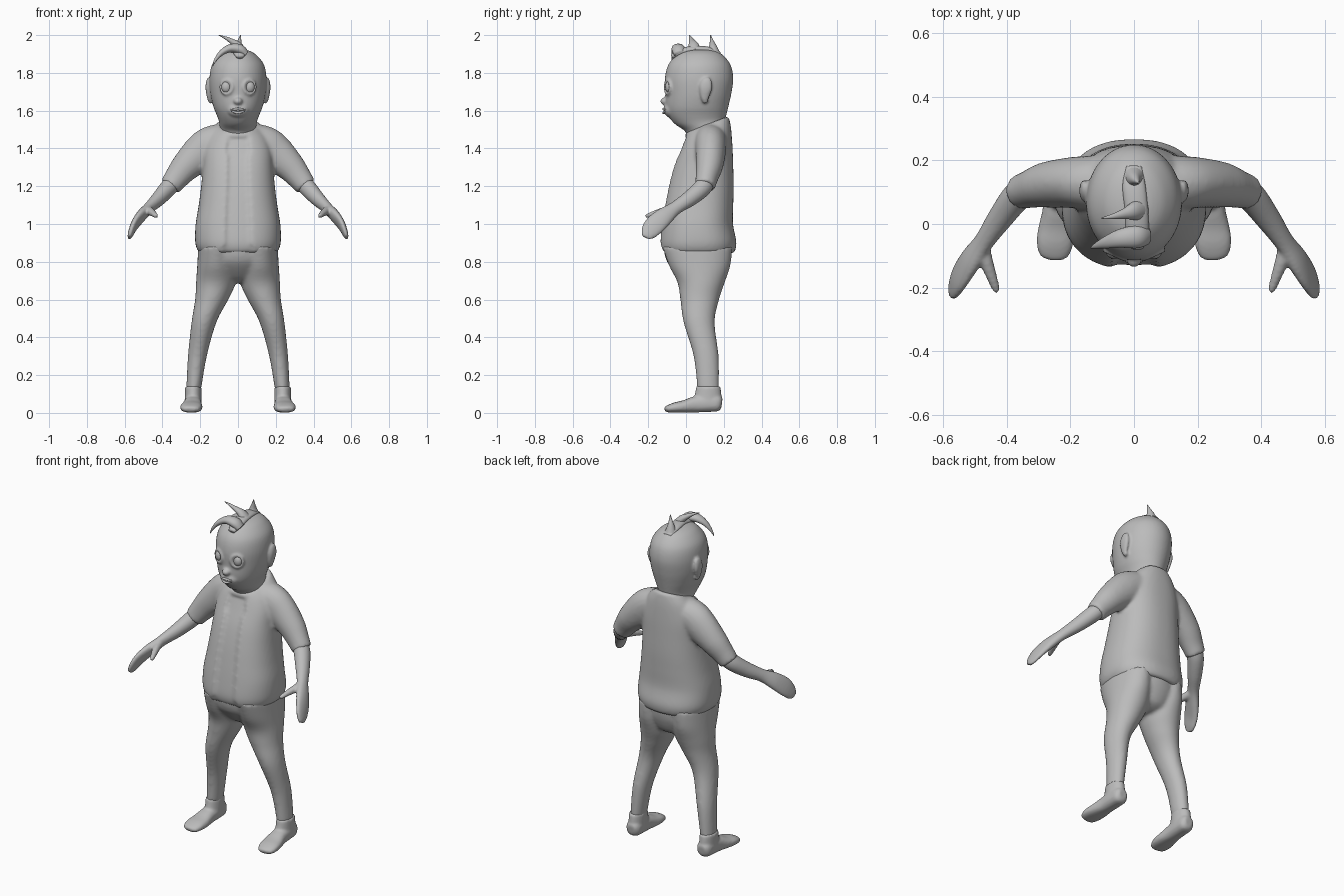
import bpy, bmesh, math
from mathutils import Vector, Matrix

grey = bpy.data.materials.new("plain grey")
grey.diffuse_color = (0.5, 0.5, 0.5, 1)


def spline(keys, n=6):
    """Smooth Catmull-Rom samples through tuples of any length."""
    out = []
    for i in range(len(keys) - 1):
        a, b = keys[max(i - 1, 0)], keys[i]
        c, d = keys[i + 1], keys[min(i + 2, len(keys) - 1)]
        for k in range(n):
            t = k / n
            out.append(tuple(0.5 * (2 * q + (r - p) * t + (2 * p - 5 * q + 4 * r - s) * t * t
                                    + (3 * q - p - 3 * r + s) * t ** 3)
                             for p, q, r, s in zip(a, b, c, d)))
    return out + [tuple(keys[-1])]


def oval(n, power):
    """Unit superellipse points."""
    pts = []
    for i in range(n):
        a = 2 * math.pi * i / n
        c, s = math.cos(a), math.sin(a)
        pts.append((math.copysign(abs(c) ** (2 / power), c), math.copysign(abs(s) ** (2 / power), s)))
    return pts


def skin(bm, rings):
    rows = [[bm.verts.new(p) for p in r] for r in rings]
    for a, b in zip(rows, rows[1:]):
        for i in range(len(a)):
            j = (i + 1) % len(a)
            bm.faces.new((a[i], a[j], b[j], b[i]))
    bm.faces.new(rows[0][::-1])
    bm.faces.new(rows[-1])


def stack(bm, keys, side=1, power=2, shape=None, n=48):
    """Horizontal sections: centre x, front y, back y, z, half width, tilt."""
    rings = []
    for cx, y0, y1, z, rx, tilt in spline(keys):
        ring = []
        for u, v in oval(n, power):
            p = Vector((side * (cx + rx * u), (y0 + y1) / 2 + (y1 - y0) / 2 * v, z + tilt * v))
            ring.append(shape(p, v) if shape else p)
        rings.append(ring)
    skin(bm, rings)


def tube(bm, keys, ref, side=1, power=2, n=20):
    """Sections along a path: x, y, z, radius along ref, radius across it."""
    s = spline(keys)
    pts = [Vector(k[:3]) for k in s]
    rings = []
    for i, k in enumerate(s):
        t = (pts[min(i + 1, len(s) - 1)] - pts[max(i - 1, 0)]).normalized()
        a = Vector(ref)
        a = (a - t * a.dot(t)).normalized()
        b = t.cross(a)
        ring = [pts[i] + a * u * k[3] + b * v * k[4] for u, v in oval(n, power)]
        rings.append([Vector((side * p.x, p.y, p.z)) for p in ring])
    skin(bm, rings)


def ball(bm, loc, radii):
    bmesh.ops.create_uvsphere(bm, u_segments=24, v_segments=14, radius=1,
                              matrix=Matrix.Translation(loc) @ Matrix.Diagonal((*radii, 1)))


def finish(name, bm, voxel=0, smooth=0):
    """Turn the mesh into a smooth object, fusing overlapping pieces if asked."""
    bmesh.ops.recalc_face_normals(bm, faces=bm.faces)
    for f in bm.faces:
        f.smooth = True
    me = bpy.data.meshes.new(name)
    bm.to_mesh(me)
    bm.free()
    me.materials.append(grey)
    ob = bpy.data.objects.new(name, me)
    bpy.context.collection.objects.link(ob)
    if voxel:
        m = ob.modifiers.new("fuse", 'REMESH')
        m.mode, m.voxel_size, m.use_smooth_shade = 'VOXEL', voxel, True
    if smooth:
        m = ob.modifiers.new("soften", 'SMOOTH')
        m.factor, m.iterations = 0.5, smooth
    return ob


# Trousers
bm = bmesh.new()
stack(bm, [(0, -.12, .245, .88, .2, 0), (0, -.1, .235, .8, .2, 0), (0, -.03, .2, .72, .13, 0),
           (0, .02, .15, .69, .06, 0)])
for s in (1, -1):
    stack(bm, [(.11, -.125, .245, .88, .1, 0), (.113, -.09, .235, .78, .103, 0),
               (.117, -.045, .205, .69, .105, 0), (.139, -.03, .175, .6, .088, 0),
               (.18, -.013, .152, .48, .066, 0), (.215, .04, .173, .3, .05, 0),
               (.235, .06, .175, .12, .039, 0)], s)
finish("trousers", bm, .01, 8)

# Shoes
for s, label in ((1, "left"), (-1, "right")):
    bm = bmesh.new()
    tube(bm, [(.253, -.112, .016, .02, .01), (.252, -.1, .02, .045, .018), (.249, -.06, .028, .058, .027),
              (.244, -.01, .034, .056, .033), (.24, .05, .045, .047, .043), (.238, .12, .052, .046, .047),
              (.237, .17, .052, .042, .044), (.237, .19, .05, .025, .028)], (1, 0, 0), s, 2.4)
    stack(bm, [(.238, .03, .186, .04, .045, 0), (.237, .045, .188, .09, .044, 0),
               (.237, .054, .182, .14, .043, 0)], s)
    finish(label + "_shoe", bm, .007, 5)


# Jacket with recessed front opening
def opening(p, v):
    if v < -.5 and p.z < 1.46:
        half = .058 + .02 * max(0, (.95 - p.z) / .1)
        if abs(p.x) < half:
            p.y += .014
    return p


bm = bmesh.new()
stack(bm, [(0, -.12, .25, .845, .2, 0), (0, -.137, .262, .865, .216, 0), (0, -.143, .266, .91, .227, 0),
           (0, -.133, .249, 1.0, .224, 0), (0, -.117, .25, 1.1, .208, 0), (0, -.097, .252, 1.2, .195, 0),
           (0, -.07, .25, 1.3, .187, 0), (0, -.035, .246, 1.4, .18, .01),
           (0, -.012, .238, 1.48, .15, .03), (0, .0, .226, 1.528, .105, .044)], 1, 2.35, opening, 96)
for s in (1, -1):
    tube(bm, [(.05, .13, 1.46, .09, .08), (.14, .13, 1.42, .085, .1), (.2, .13, 1.375, .08, .098),
              (.275, .123, 1.305, .072, .08), (.325, .11, 1.245, .06, .066), (.36, .1, 1.198, .054, .057)],
         (0, 1, 0), s)
finish("jacket", bm, .01, 6)

# Arms with mitten hands and thumbs
for s, label in ((1, "left"), (-1, "right")):
    bm = bmesh.new()
    tube(bm, [(.33, .115, 1.235, .045, .045), (.37, .085, 1.19, .048, .046), (.42, .02, 1.135, .043, .039),
              (.472, -.055, 1.085, .037, .029), (.515, -.115, 1.04, .05, .027),
              (.548, -.165, .995, .055, .021), (.566, -.197, .955, .045, .016),
              (.576, -.213, .928, .025, .01)], (-.1, -.8, .57), s)
    tube(bm, [(.478, -.07, 1.075, .025, .025), (.466, -.115, 1.068, .022, .022),
              (.448, -.165, 1.055, .017, .017), (.434, -.205, 1.043, .012, .012),
              (.431, -.216, 1.04, .006, .006)], (0, 0, 1), s)
    finish(label + "_arm", bm, .007, 4)

# Head, neck, ears, nose, muzzle and eyelids
bm = bmesh.new()
stack(bm, [(0, .01, .205, 1.44, .085, 0), (0, -.005, .208, 1.5, .095, .01), (0, -.06, .208, 1.54, .1, .01),
           (0, -.095, .213, 1.575, .112, 0), (0, -.108, .224, 1.62, .13, 0), (0, -.11, .24, 1.69, .146, 0),
           (0, -.112, .25, 1.77, .151, 0), (0, -.095, .237, 1.84, .139, 0), (0, -.055, .2, 1.89, .103, 0),
           (0, -.015, .16, 1.915, .065, 0), (0, .045, .1, 1.927, .02, 0)])
ball(bm, (0, -.07, 1.605), (.062, .05, .045))
ball(bm, (0, -.112, 1.65), (.024, .024, .02))
for s in (1, -1):
    tube(bm, [(.145, .105, 1.64, .012, .008), (.152, .1, 1.67, .022, .012), (.157, .105, 1.72, .034, .015),
              (.155, .11, 1.76, .026, .012), (.15, .11, 1.775, .01, .006)], (0, 1, 0), s)
    lid = [(.061 + .031 * math.cos(a), -.098 + .014 * math.cos(a), 1.725 + .036 * math.sin(a), .0075, .0075)
           for a in (i * math.pi / 6 for i in range(13))]
    tube(bm, lid, (0, 1, 0), s, n=10)
finish("head", bm, .007, 4)

# Eyes
for s, label in ((1, "left"), (-1, "right")):
    bm = bmesh.new()
    ball(bm, (s * .061, -.088, 1.725), (.027, .022, .032))
    finish(label + "_eye", bm)

# Lips
for label, z, dz in (("upper_lip", 1.606, .003), ("lower_lip", 1.594, -.006)):
    bm = bmesh.new()
    tube(bm, [(-.043, -.1, 1.605, .004, .003), (-.022, -.111, z, .009, .006), (0, -.116, z + dz, .01, .007),
              (.022, -.111, z, .009, .006), (.043, -.1, 1.605, .004, .003)], (0, 1, 0), n=12)
    finish(label, bm)

# Hair tuft: scalp strip and three spikes
bm = bmesh.new()
tube(bm, [(.01, -.075, 1.885, .02, .012), (.01, -.03, 1.908, .036, .02), (.008, .04, 1.925, .036, .018),
          (0, .12, 1.922, .036, .016), (0, .18, 1.9, .025, .01)], (1, 0, 0))
tube(bm, [(.04, -.035, 1.9, .03, .02), (.01, -.04, 1.925, .036, .026), (-.04, -.045, 1.93, .03, .022),
          (-.085, -.057, 1.908, .02, .015), (-.118, -.068, 1.87, .01, .008), (-.135, -.075, 1.835, .002, .002)],
     (0, 1, 0))
tube(bm, [(.02, .045, 1.91, .04, .03), (-.002, .04, 1.945, .028, .022), (-.03, .032, 1.965, .017, .015),
          (-.065, .024, 1.985, .009, .008), (-.102, .018, 2.0, .002, .002)], (0, 1, 0))
tube(bm, [(0, .145, 1.905, .036, .034), (.002, .142, 1.94, .021, .02), (.008, .136, 1.97, .01, .01),
          (.014, .13, 2.0, .002, .002)], (0, 1, 0))
finish("hair_tuft", bm)
